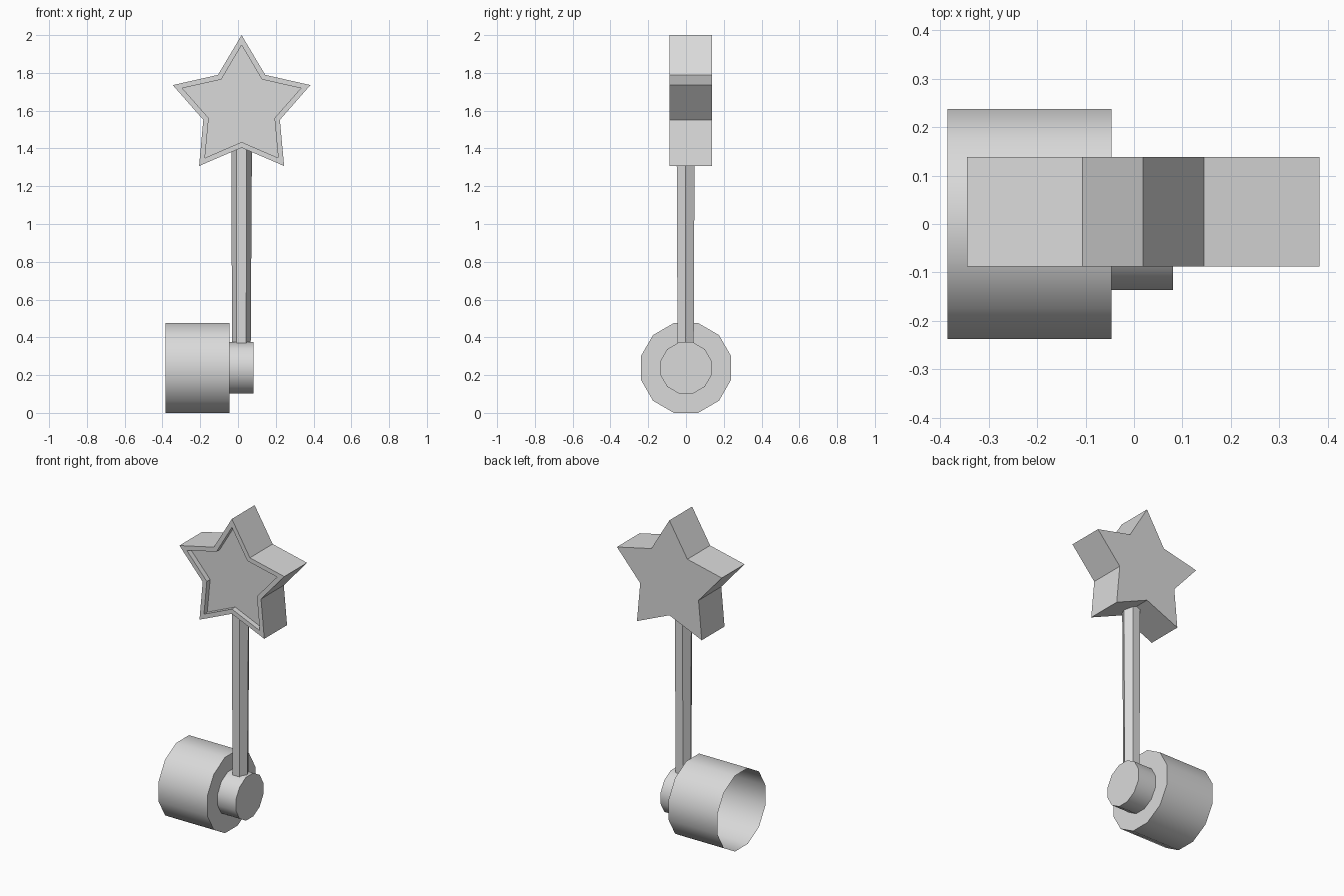
import bpy
import bmesh
from math import sin, cos, pi, radians

cube = bpy.data.objects.get("Cube")
if cube:
    bpy.data.objects.remove(cube, do_unlink=True)

GREY = (0.7, 0.7, 0.7, 1.0)
grey = bpy.data.materials.new("plain_grey")
grey.use_nodes = True
grey.diffuse_color = GREY
grey.node_tree.nodes["Principled BSDF"].inputs["Base Color"].default_value = GREY


def loft(name, rings, cap_start=True, cap_end=True, smooth=False):
    """Bridge equal-length rings of points into one part."""
    bm = bmesh.new()
    loops = [[bm.verts.new(p) for p in ring] for ring in rings]
    n = len(loops[0])
    for a, b in zip(loops, loops[1:]):
        for i in range(n):
            j = (i + 1) % n
            bm.faces.new((a[i], a[j], b[j], b[i]))
    if cap_start:
        bm.faces.new(loops[0])
    if cap_end:
        bm.faces.new(loops[-1])
    bmesh.ops.recalc_face_normals(bm, faces=bm.faces[:])
    mesh = bpy.data.meshes.new(name)
    bm.to_mesh(mesh)
    bm.free()
    mesh.materials.append(grey)
    obj = bpy.data.objects.new(name, mesh)
    bpy.context.collection.objects.link(obj)
    if smooth:
        bpy.ops.object.select_all(action='DESELECT')
        obj.select_set(True)
        bpy.context.view_layer.objects.active = obj
        bpy.ops.object.shade_smooth_by_angle(angle=radians(40))
    return obj


def drum_ring(x, apothem, sides=12, z=0.238):
    """Polygon facing along x, with a flat side on top."""
    r = apothem / cos(pi / sides)
    angles = [(i + 0.5) * 2 * pi / sides for i in range(sides)]
    return [(x, r * sin(a), z + r * cos(a)) for a in angles]


def stick_ring(x, r, z):
    return [(x + r * cos(i * pi / 3), -0.002 + r * sin(i * pi / 3), z)
            for i in range(6)]


def star_ring(y, outer, inner):
    """Five-pointed star facing along y."""
    return [(0.019 + r * sin(i * pi / 5), y, 1.617 + r * cos(i * pi / 5))
            for i, r in enumerate([outer, inner] * 5)]


# Hollow drum, open on its outer end
loft("drum", [drum_ring(-0.385, 0.238), drum_ring(-0.046, 0.238)],
     cap_start=False, smooth=True)

# Small hub on the closed end of the drum
loft("hub", [drum_ring(-0.046, 0.136), drum_ring(0.081, 0.136)],
     cap_start=False, smooth=True)

# Slightly tapered hexagonal stick
loft("stick", [stick_ring(0.018, 0.049, 0.3), stick_ring(0.019, 0.055, 1.45)])

# Star with a shallow recessed front panel
loft("star", [star_ring(0.138, 0.383, 0.213),
              star_ring(-0.088, 0.383, 0.213),
              star_ring(-0.088, 0.330, 0.183),
              star_ring(-0.055, 0.330, 0.183)])
